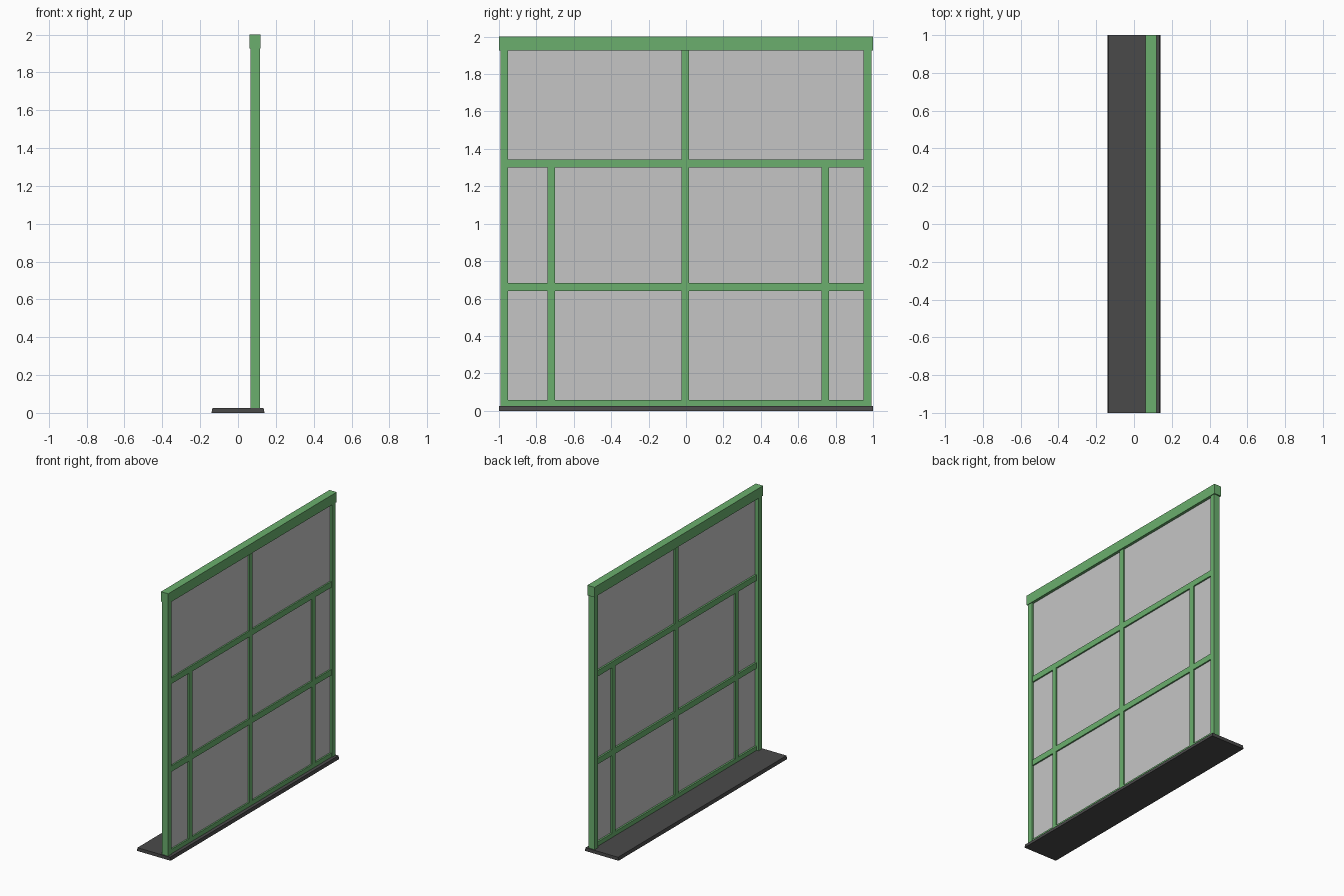
import bpy
import bmesh

cube = bpy.data.objects.get("Cube")
if cube:
    bpy.data.objects.remove(cube)


def material(name, colour):
    mat = bpy.data.materials.new(name)
    mat.use_nodes = True
    mat.diffuse_color = (*colour, 1)
    mat.node_tree.nodes["Principled BSDF"].inputs["Base Color"].default_value = (*colour, 1)
    return mat


green = material("green paint", (0.145, 0.43, 0.155))
grey = material("pale grey glass", (0.56, 0.56, 0.56))
dark = material("dark grey sill", (0.068, 0.068, 0.068))


def box(name, mat, xs, ys, zs):
    """Box between the given limits on each axis."""
    bm = bmesh.new()
    bmesh.ops.create_cube(bm, size=1)
    for v in bm.verts:
        v.co = [lim[0] if c < 0 else lim[1] for c, lim in zip(v.co, (xs, ys, zs))]
    mesh = bpy.data.meshes.new(name)
    bm.to_mesh(mesh)
    bm.free()
    mesh.materials.append(mat)
    obj = bpy.data.objects.new(name, mesh)
    bpy.context.collection.objects.link(obj)
    return obj


sill_top, head_bottom = 0.025, 1.925
post_x, bar_x = (0.065, 0.115), (0.08, 0.11)

# Sill board with slightly chamfered long top edges
sill = box("sill", dark, (-0.14, 0.14), (-1, 1), (0, sill_top))
for v in sill.data.vertices:
    if v.co.z > 0.01:
        v.co.x *= 0.965

# Head beam and end posts
box("head_beam", green, (0.06, 0.12), (-1, 1), (head_bottom, 2))
for name, ys in (("front_post", (-0.993, -0.952)), ("back_post", (0.95, 0.991))):
    box(name, green, post_x, ys, (sill_top, head_bottom))

# Glazing
box("glass", grey, (0.093, 0.099), (-0.96, 0.96), (sill_top, head_bottom))

# Horizontal rails
for name, zs in (("bottom_rail", (sill_top, 0.057)),
                 ("middle_rail", (0.64, 0.684)),
                 ("upper_rail", (1.3, 1.344))):
    box(name, green, bar_x, (-0.955, 0.955), zs)

# Vertical mullions: the centre one runs full height, the side ones stop at the upper rail
for name, y, top in (("front_mullion", -0.72, 1.31),
                     ("centre_mullion", -0.003, head_bottom),
                     ("back_mullion", 0.744, 1.31)):
    box(name, green, bar_x, (y - 0.02, y + 0.02), (sill_top, top))
